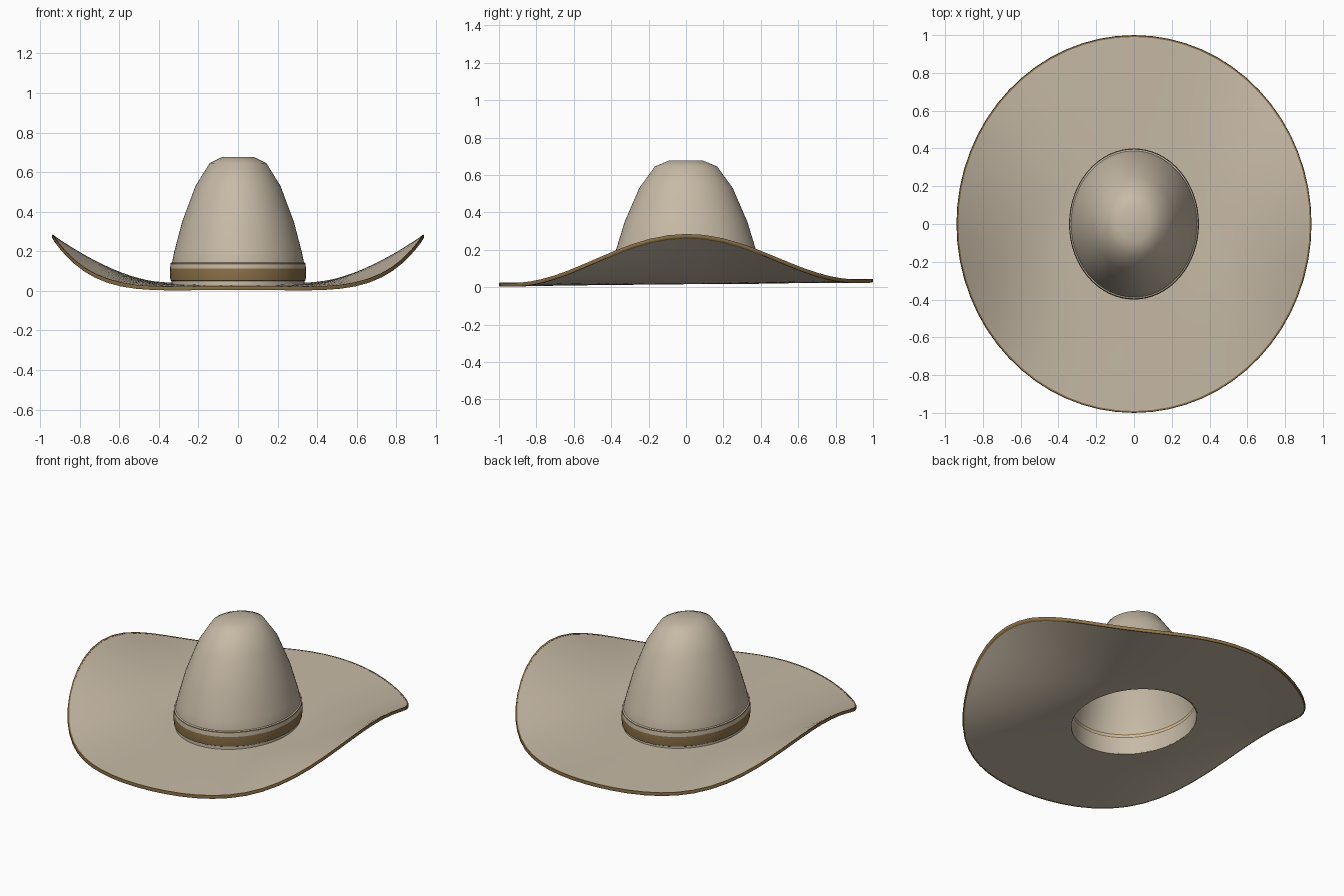
import bpy, bmesh, math

cube = bpy.data.objects.get("Cube")
if cube:
    bpy.data.objects.remove(cube)

SEGMENTS = 64
STEPS = 14
THICKNESS = 0.018


def make_material(name, color):
    mat = bpy.data.materials.new(name)
    mat.use_nodes = True
    mat.diffuse_color = color
    bsdf = mat.node_tree.nodes["Principled BSDF"]
    bsdf.inputs["Base Color"].default_value = color
    bsdf.inputs["Roughness"].default_value = 0.8
    return mat


FELT = make_material("beige felt", (0.57, 0.49, 0.38, 1))
BROWN = make_material("brown trim", (0.26, 0.165, 0.065, 1))


def loft(name, rows, materials, angle, closed=False, brown_rows=()):
    """Skin a list of rings, each a function of the angle around the hat."""
    bm = bmesh.new()
    rings = []
    for row in rows:
        rings.append([bm.verts.new(row(2 * math.pi * i / SEGMENTS))
                      for i in range(SEGMENTS)])
    pairs = list(zip(rings, rings[1:]))
    if closed:
        pairs.append((rings[-1], rings[0]))
    for k, (a, b) in enumerate(pairs):
        for i in range(SEGMENTS):
            j = (i + 1) % SEGMENTS
            face = bm.faces.new((a[i], a[j], b[j], b[i]))
            face.material_index = int(k in brown_rows)
    bmesh.ops.remove_doubles(bm, verts=bm.verts, dist=0.0002)
    bmesh.ops.recalc_face_normals(bm, faces=bm.faces)
    mesh = bpy.data.meshes.new(name)
    bm.to_mesh(mesh)
    bm.free()
    for mat in materials:
        mesh.materials.append(mat)
    obj = bpy.data.objects.new(name, mesh)
    bpy.context.collection.objects.link(obj)
    bpy.ops.object.select_all(action='DESELECT')
    obj.select_set(True)
    bpy.context.view_layer.objects.active = obj
    bpy.ops.object.shade_smooth_by_angle(angle=math.radians(angle))
    return obj


def oval(r, z):
    """Level oval ring, narrower across than front to back."""
    return lambda a: (0.86 * r * math.cos(a), r * math.sin(a), z)


def brim_ring(t, up, grow=0.0):
    """Ring of the brim: t runs from the crown (0) to the edge (1)."""
    def point(a):
        c, s = math.cos(a), math.sin(a)
        x = c * (0.33 + (0.936 - 0.33) * t + grow)
        y = s * (0.383 + (0.996 - 0.383) * t + grow)
        lift = 0.25 * t ** 1.7 * abs(c) ** 5
        dip = 0.01 * t * t * math.sin(2 * a) ** 2
        return (x, y, 0.016 + 0.01 * y + lift - dip + up)
    return point


# Brim: underside, edge and top side as one closed sheet
ts = [i / STEPS for i in range(STEPS + 1)]
brim_rows = [brim_ring(t, 0) for t in ts]
brim_rows += [brim_ring(t, THICKNESS) for t in reversed(ts)]
loft("brim", brim_rows, [FELT], 40, closed=True)

# Trim: narrow binding wrapped around the brim edge
loft("brim_trim", [
    brim_ring(0.99, -0.001), brim_ring(1, -0.001, 0.002),
    brim_ring(1, THICKNESS / 2, 0.004),
    brim_ring(1, THICKNESS + 0.001, 0.002), brim_ring(0.99, THICKNESS + 0.001),
], [BROWN], 60, closed=True)

# Crown: outer wall up to the top, then the hollow inside back down
outer = [(0.389, 0.018), (0.391, 0.13), (0.374, 0.2), (0.328, 0.35),
         (0.25, 0.53), (0.167, 0.645), (0.092, 0.677), (0, 0.677)]
inner = [(0, 0.667), (0.088, 0.667), (0.16, 0.636), (0.24, 0.525),
         (0.318, 0.35), (0.364, 0.2), (0.379, 0.14), (0.38, 0.134),
         (0.38, 0.122), (0.38, 0.116), (0.383, 0.018)]
profile = outer + inner
stripe = len(outer) + 6
loft("crown", [oval(r, z) for r, z in profile], [FELT, BROWN], 60,
     closed=True, brown_rows=(stripe, stripe + 2))

# Hat band: broad brown strip, felt strip and thin brown piping above it
band = [(0.388, 0.048), (0.397, 0.053), (0.4, 0.08), (0.399, 0.112),
        (0.397, 0.134), (0.396, 0.141), (0.386, 0.145)]
loft("hat_band", [oval(r, z) for r, z in band], [FELT, BROWN], 50,
     brown_rows=(0, 1, 2, 4))
